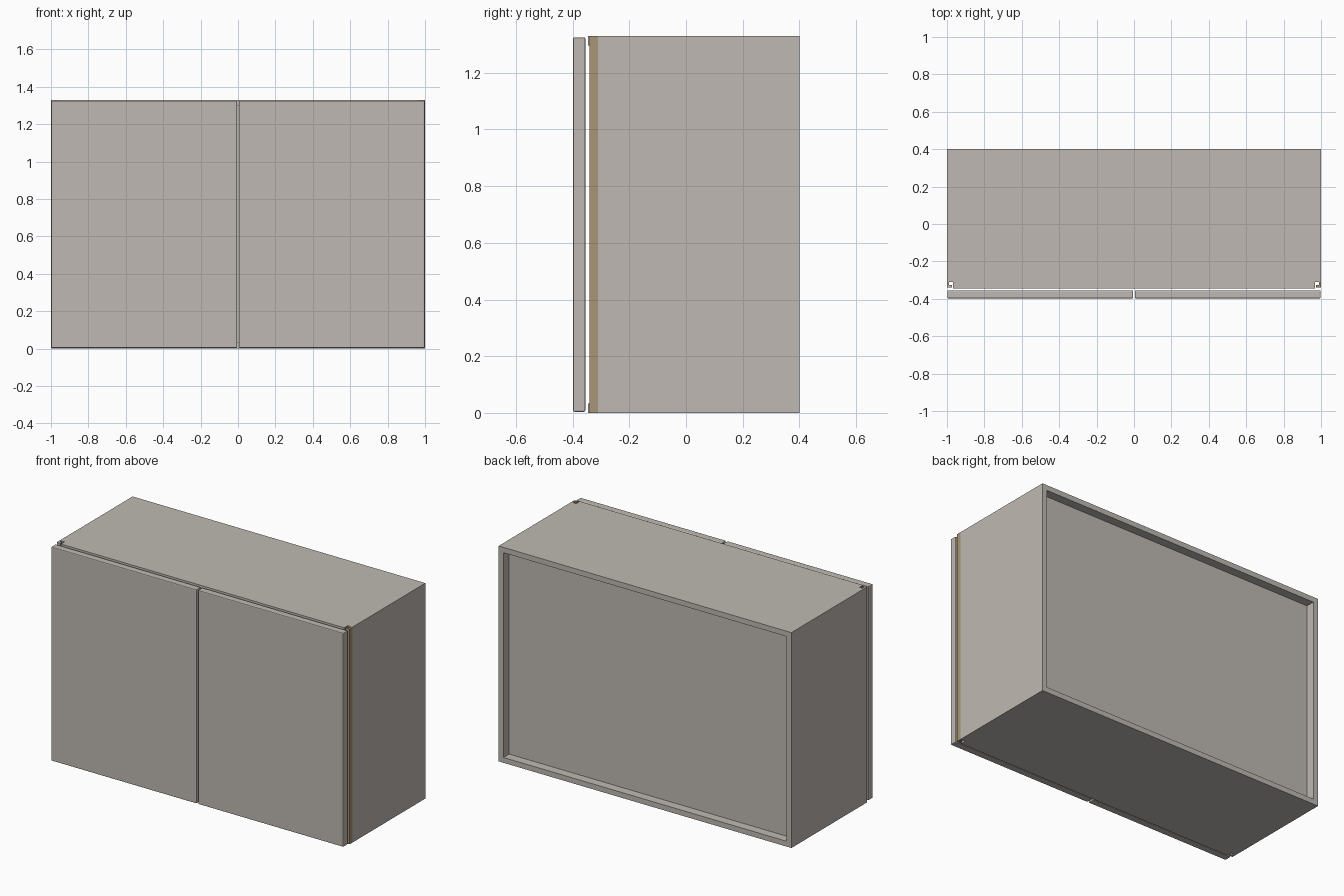
import bpy, bmesh

if "Cube" in bpy.data.objects:
    bpy.data.objects.remove(bpy.data.objects["Cube"])


def material(name, rgb):
    m = bpy.data.materials.new(name)
    m.diffuse_color = (*rgb, 1.0)
    m.use_nodes = True
    m.node_tree.nodes["Principled BSDF"].inputs["Base Color"].default_value = m.diffuse_color
    return m


GREY = material("warm_grey", (0.52, 0.485, 0.445))
BROWN = material("oak_brown", (0.40, 0.30, 0.185))
H = 1.33      # cabinet height
T = 0.033     # board thickness


def board(name, x, y, z, mat, bevel=0.0):
    """Box between the given (min, max) pairs, optionally bevelled."""
    bm = bmesh.new()
    bmesh.ops.create_cube(bm, size=1)
    for v in bm.verts:
        v.co = [r[0] if c < 0 else r[1] for c, r in zip(v.co, (x, y, z))]
    me = bpy.data.meshes.new(name)
    bm.to_mesh(me)
    bm.free()
    me.materials.append(mat)
    ob = bpy.data.objects.new(name, me)
    bpy.context.collection.objects.link(ob)
    if bevel:
        mod = ob.modifiers.new("edge", 'BEVEL')
        mod.width = bevel
        mod.segments = 2
    return ob


def span(s, a, b):
    """X range mirrored to side s."""
    return tuple(sorted((s * a, s * b)))


# carcass: top, bottom and recessed back panel
inner = (-1 + T, 1 - T)
board("top_panel", inner, (-0.345, 0.4), (H - T, H), GREY)
board("bottom_panel", inner, (-0.345, 0.4), (0, T), GREY)
board("back_panel", inner, (0.315, 0.345), (T, H - T), GREY)

for s, side, trim in ((-1, "left", GREY), (1, "right", BROWN)):
    # side panel, stopping short of the front corner
    board(side + "_side_panel", span(s, 1 - T, 1), (-0.31, 0.4), (0, H), GREY)
    # hooked edge strip in the front corner
    board(side + "_edge_strip", span(s, 0.988, 1), (-0.34, -0.31), (0, H), trim)
    board(side + "_edge_lip", span(s, 0.974, 0.988), (-0.34, -0.326), (0, H), trim)
    # door with softened edges
    board(side + "_door", span(s, 0.005, 0.998), (-0.398, -0.355),
          (0.004, 1.325), GREY, 0.005)
